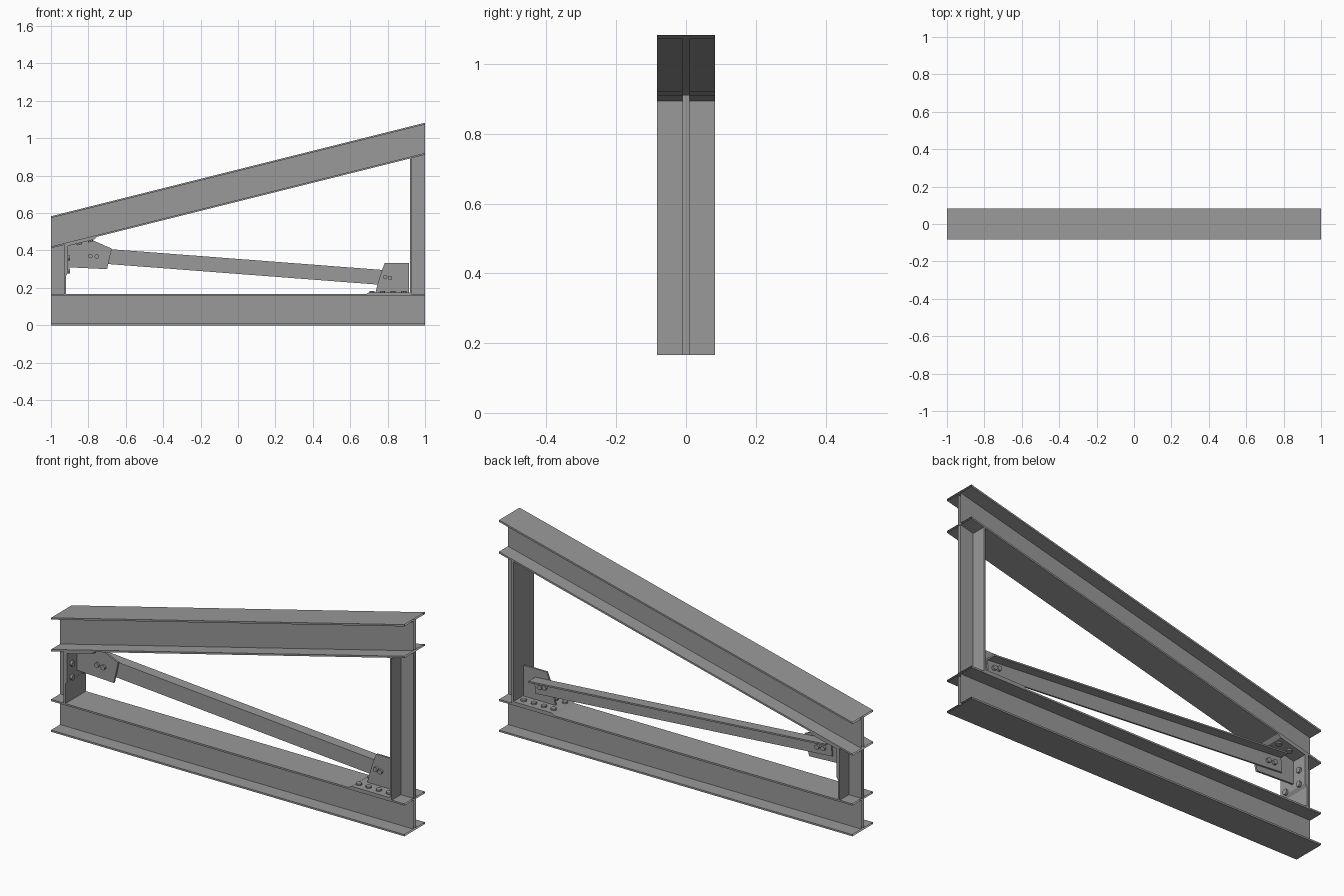
import bpy, bmesh
from mathutils import Vector

if "Cube" in bpy.data.objects:
    bpy.data.objects.remove(bpy.data.objects["Cube"])

W = 0.083      # half flange width / half depth
WEB = 0.0095   # half web thickness
FL = 0.009     # flange thickness
D = 2 * W
SLOPE = 0.25
STRETCH = 1.031  # vertical size of the tilted section

steel = bpy.data.materials.new("dark_steel")
steel.diffuse_color = (0.32, 0.32, 0.32, 1)
steel.use_nodes = True
steel.node_tree.nodes["Principled BSDF"].inputs["Base Color"].default_value = steel.diffuse_color


def roof(x):
    """Height of the underside of the sloping beam."""
    return 0.583 - D * STRETCH + SLOPE * (x + 1)


def loft(name, a, b, caps=True):
    """Join two matching outlines with side faces, optionally capped."""
    bm = bmesh.new()
    va = [bm.verts.new(p) for p in a]
    vb = [bm.verts.new(p) for p in b]
    n = len(va)
    for i in range(n):
        j = (i + 1) % n
        bm.faces.new((va[i], va[j], vb[j], vb[i]))
    if caps:
        bm.faces.new(va[::-1])
        bm.faces.new(vb)
    bmesh.ops.recalc_face_normals(bm, faces=bm.faces[:])
    me = bpy.data.meshes.new(name)
    bm.to_mesh(me)
    bm.free()
    me.materials.append(steel)
    ob = bpy.data.objects.new(name, me)
    bpy.context.collection.objects.link(ob)
    return ob


def plate_xz(name, pts, y0, y1):
    """Flat plate outlined in the front view."""
    return loft(name, [(x, y0, z) for x, z in pts], [(x, y1, z) for x, z in pts])


def bolt(name, centre, axis, length, r=0.014):
    bpy.ops.mesh.primitive_cylinder_add(vertices=12, radius=r, depth=length, location=centre)
    ob = bpy.context.object
    ob.name = name
    ob.rotation_euler = Vector(axis).to_track_quat('Z', 'Y').to_euler()
    ob.data.materials.append(steel)
    bpy.ops.object.shade_smooth_by_angle()


# I-section outline (y, z), base at z = 0
half = [(W, 0), (W, FL), (WEB, FL), (WEB, D - FL), (W, D - FL), (W, D)]
section = half + [(-y, z) for y, z in reversed(half)]


def beam(name, z_left, z_right, k=1):
    loft(name, [(-1, y, z * k + z_left) for y, z in section],
         [(1, y, z * k + z_right) for y, z in section], caps=False)


# Main beams, open at the ends
beam("bottom_beam", 0, 0)
beam("sloping_top_beam", roof(-1), roof(1), STRETCH)

# T-section columns, flange facing inward, tops cut to the slope
for side, s in (("left", -1), ("right", 1)):
    xi, xf = 1 - W + 0.002, 1 - W + 0.002 + FL
    tee = [(xi, -W), (xf, -W), (xf, -WEB), (1, -WEB),
           (1, WEB), (xf, WEB), (xf, W), (xi, W)]
    loft(side + "_column", [(s * x, y, D) for x, y in tee],
         [(s * x, y, roof(s * x)) for x, y in tee], caps=False)

# Gusset plates
G = 0.005
plate_xz("left_gusset", [(-0.91, 0.31), (-0.70, 0.30), (-0.675, 0.41),
                         (-0.785, 0.458), (-0.91, 0.43)], -G, G)
plate_xz("right_gusset", [(0.735, 0.175), (0.915, 0.175), (0.915, 0.333),
                          (0.785, 0.333), (0.768, 0.29), (0.745, 0.215)], -G, G)

# Base plates of the gussets, bolted to the flanges
plate_xz("lower_base_plate", [(0.685, D), (0.919, D), (0.919, D + 0.01), (0.70, D + 0.01)], -W, W)
plate_xz("column_base_plate", [(-0.919, 0.265), (-0.909, 0.28), (-0.909, roof(-0.909)),
                               (-0.919, roof(-0.919))], -W, W)
plate_xz("upper_base_plate", [(-0.915, roof(-0.915)), (-0.755, roof(-0.755)),
                              (-0.77, roof(-0.77) - 0.011), (-0.915, roof(-0.915) - 0.011)], -W, W)

# Diagonal angle brace, L-section behind the gussets
t, leg, h = 0.008, 0.055, 0.08
ell = [(G, -h), (G + t, -h), (G + t, -t), (G + leg, -t), (G + leg, 0), (G, 0)]
p, q = Vector((-0.83, 0, 0.418)), Vector((0.85, 0, 0.290))
up = Vector((p.z - q.z, 0, q.x - p.x)).normalized()
loft("diagonal_brace", [p + Vector((0, y, 0)) + up * v for y, v in ell],
     [q + Vector((0, y, 0)) + up * v for y, v in ell])

# Bolts through gusset and brace
for x, z in ((-0.79, 0.370), (-0.755, 0.367), (0.787, 0.258), (0.813, 0.253)):
    bolt("brace_bolt", (x, 0.004, z), (0, 1, 0), 0.042, 0.012)

# Bolts in the base plates, on both sides of the gusset
normal = Vector((-SLOPE, 0, 1)).normalized()
for y in (-0.046, 0.046):
    for x in (0.717, 0.772, 0.829, 0.886):
        bolt("lower_plate_bolt", (x, y, D + 0.010), (0, 0, 1), 0.016)
    for z in (0.29, 0.36):
        bolt("column_plate_bolt", (-0.908, y, z), (1, 0, 0), 0.018)
    for x in (-0.85, -0.79):
        bolt("upper_plate_bolt", (x, y, roof(x) - 0.01), normal, 0.018)
